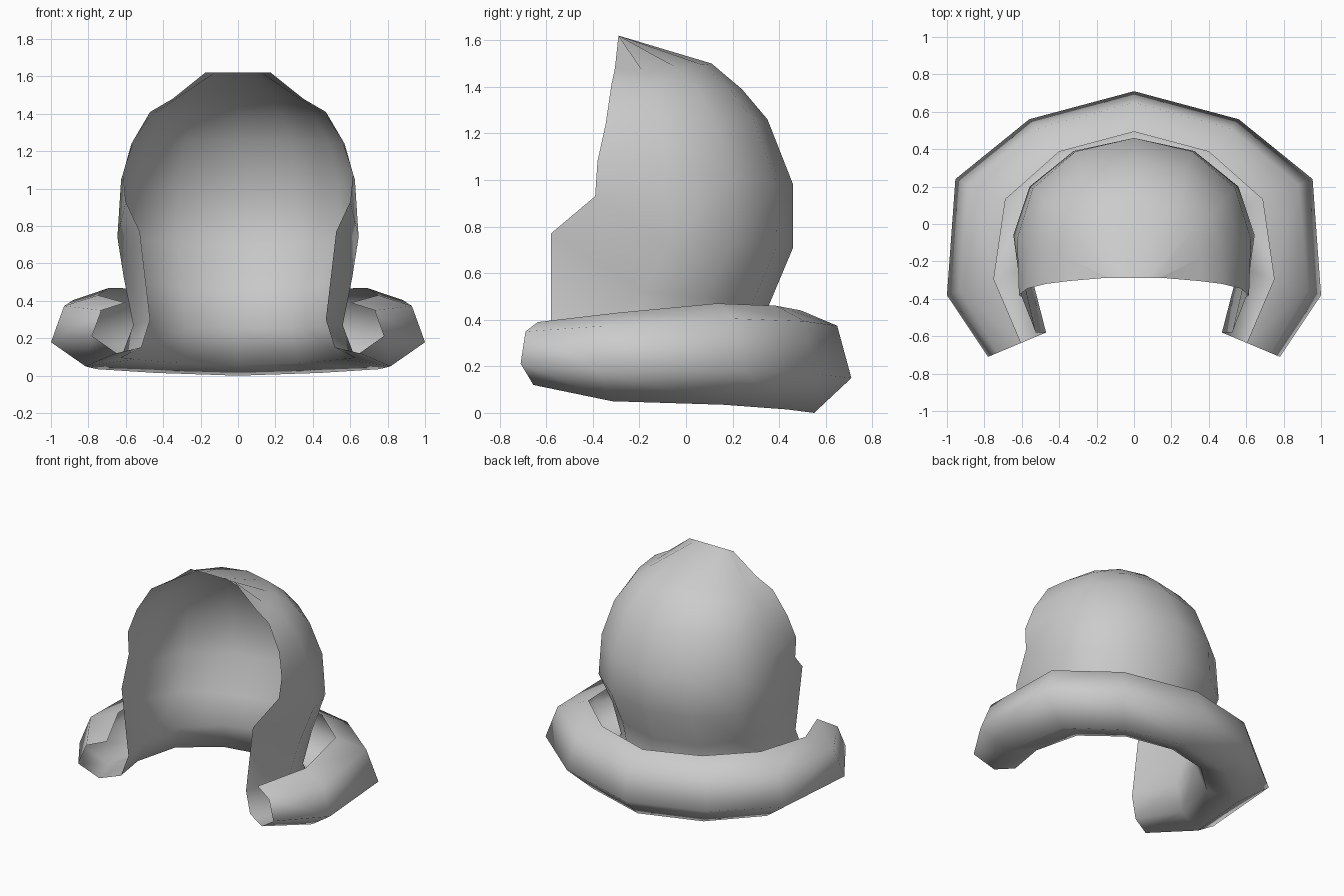
import bpy
import bmesh
from math import sin, cos, radians
from mathutils import Vector

# Remove the default cube
cube = bpy.data.objects.get("Cube")
if cube:
    bpy.data.objects.remove(cube, do_unlink=True)

SIDE_STEPS = 3  # segments from the centre back to the side


def make_material(name, colour):
    material = bpy.data.materials.new(name)
    material.use_nodes = True
    material.diffuse_color = colour
    material.node_tree.nodes["Principled BSDF"].inputs["Base Color"].default_value = colour
    return material


def shell_row(back, side, front):
    """Quarter ellipse from the centre back to the side, then the front edge."""
    back_y, back_z = back
    width, side_y, side_z = side
    row = []
    for step in range(SIDE_STEPS + 1):
        angle = radians(90 * step / SIDE_STEPS)
        blend = 1 - cos(angle)
        row.append(Vector((width * sin(angle),
                           back_y + (side_y - back_y) * blend,
                           back_z + (side_z - back_z) * blend)))
    row.append(Vector(front))
    return row


# Head shell: back (y, z), side (x, y, z) and front edge (x, y, z), crown to nape
shell_guides = [
    ((-.29, 1.62), (.14, -.29, 1.62), (.175, -.29, 1.62)),
    ((.11, 1.50), (.36, -.18, 1.46), (.35, -.305, 1.48)),
    ((.24, 1.39), (.47, -.14, 1.39), (.47, -.32, 1.41)),
    ((.35, 1.26), (.56, -.10, 1.24), (.57, -.345, 1.24)),
    ((.46, .98), (.625, -.08, 1.05), (.615, -.38, 1.08)),
    ((.46, .71), (.645, -.06, .74), (.60, -.39, .93)),
    ((.355, .46), (.61, -.18, .52), (.525, -.58, .77)),
    ((.33, .25), (.56, -.23, .27), (.47, -.58, .30)),
]
rows = [shell_row(*guide) for guide in shell_guides]

# Rolled hem: outer rim (x, y), lowest and highest level at each station
hem_stations = [
    (0, .71, .0, .44),
    (.56, .56, .015, .46),
    (.955, .24, .035, .47),
    (1.0, -.38, .05, .43),
    (.78, -.71, .12, .39),
]
# Curl section: reach from root to rim, and height from lowest to highest
curl_section = [(.15, .12), (.58, 0), (1, .34), (.84, .85), (.43, 1)]
roots = rows[-1]
for reach, height in curl_section:
    row = []
    for root, (x, y, low, high) in zip(roots, hem_stations):
        point = root.lerp(Vector((x, y, 0)), reach)
        point.z = low + (high - low) * height
        row.append(point)
    rows.append(row)

# Skin the rows into one continuous open sheet
bm = bmesh.new()
grid = [[bm.verts.new(point) for point in row] for row in rows]
for upper, lower in zip(grid, grid[1:]):
    for j in range(len(upper) - 1):
        face = bm.faces.new((upper[j], upper[j + 1], lower[j + 1], lower[j]))
        face.smooth = True
mesh = bpy.data.meshes.new("hair_with_rolled_hem")
bm.to_mesh(mesh)
bm.free()

hair = bpy.data.objects.new("hair_with_rolled_hem", mesh)
bpy.context.collection.objects.link(hair)
mesh.materials.append(make_material("light grey", (.6, .6, .6, 1)))

# Mirror the left half across the middle
mirror = hair.modifiers.new("mirror", "MIRROR")
mirror.use_clip = True
mirror.merge_threshold = .001
